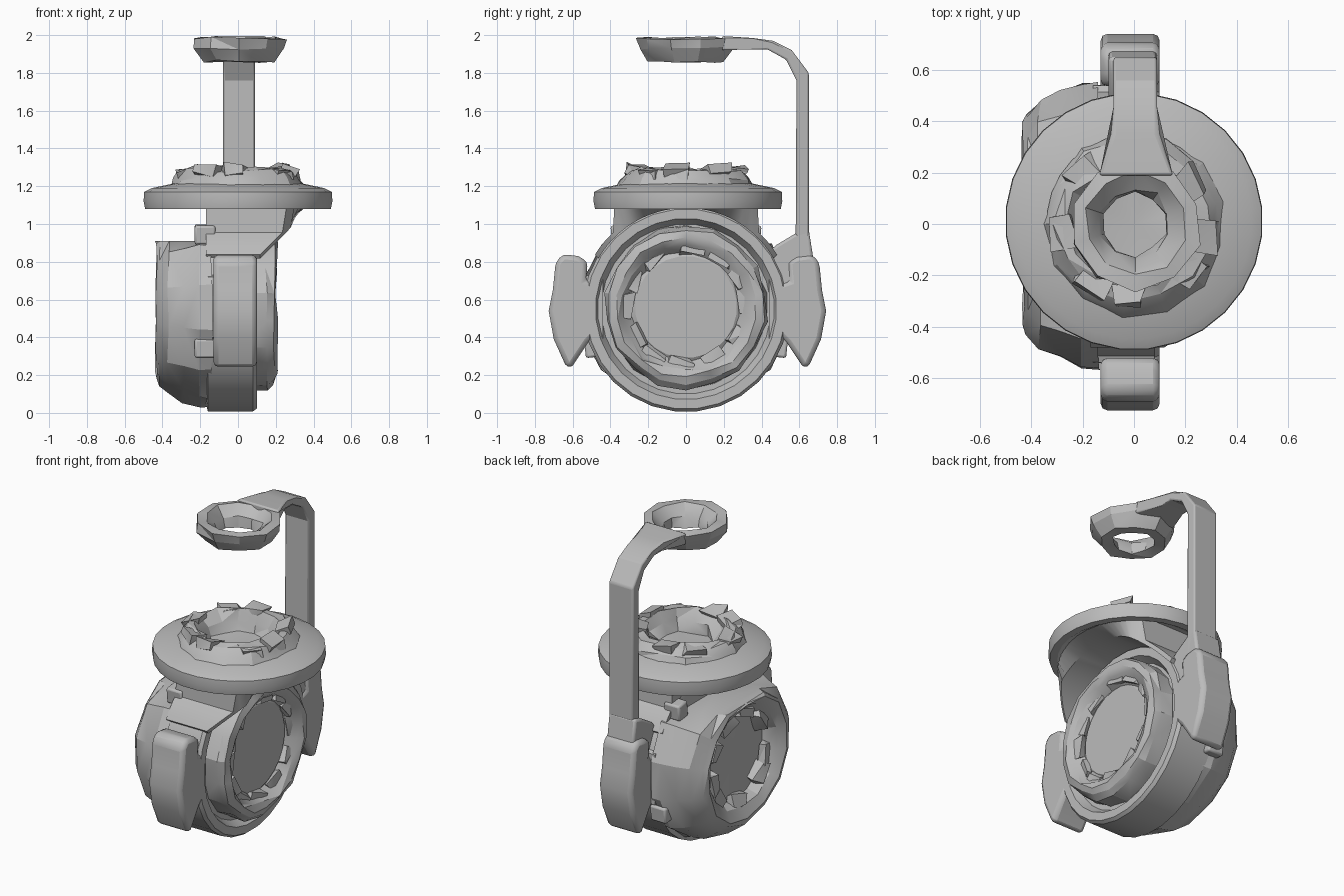
import bpy, bmesh, math, random
from mathutils import Vector, Matrix

random.seed(4)
default = bpy.data.objects.get("Cube")
if default:
    bpy.data.objects.remove(default, do_unlink=True)

# One plain grey finish
grey = bpy.data.materials.new("plain grey")
grey.use_nodes = True
grey.diffuse_color = (0.5, 0.5, 0.5, 1)
grey.node_tree.nodes["Principled BSDF"].inputs["Base Color"].default_value = (0.5, 0.5, 0.5, 1)


def finish(name, bm, angle=25, bevel=0):
    bmesh.ops.recalc_face_normals(bm, faces=bm.faces)
    mesh = bpy.data.meshes.new(name)
    bm.to_mesh(mesh)
    bm.free()
    mesh.materials.append(grey)
    for p in mesh.polygons:
        p.use_smooth = True
    mesh.set_sharp_from_angle(angle=math.radians(angle))
    obj = bpy.data.objects.new(name, mesh)
    bpy.context.collection.objects.link(obj)
    if bevel:
        mod = obj.modifiers.new("soft edges", 'BEVEL')
        mod.width, mod.segments, mod.limit_method = bevel, 2, 'ANGLE'
    return obj


def lathe(name, profile, segs, centre, axis='Z', jitter=0, top=2, wide=1, closed=False):
    """Spin (radius, height) points; top flattens all above it, wide stretches y."""
    bm = bmesh.new()
    rings = []
    for r, h in profile:
        ring = []
        for i in range(segs if r > 0 else 1):
            a = math.tau * (i + 0.5) / segs
            rr = r + random.uniform(-jitter, jitter) * (r > 0)
            hh = h + random.uniform(-jitter, jitter) * 0.6
            u, v = rr * math.cos(a), rr * math.sin(a)
            co = Vector((hh, u * wide, v) if axis == 'X' else (u, v * wide, hh)) + Vector(centre)
            co.z = min(co.z, top)
            ring.append(bm.verts.new(co))
        rings.append(ring)
    pairs = list(zip(rings, rings[1:]))
    if closed:
        pairs.append((rings[-1], rings[0]))
    for a, b in pairs:
        for i in range(segs):
            j = (i + 1) % segs
            quad = [a[i % len(a)], a[j % len(a)], b[j % len(b)], b[i % len(b)]]
            bm.faces.new(list(dict.fromkeys(quad)))
    if jitter:
        bmesh.ops.triangulate(bm, faces=bm.faces)
    return finish(name, bm)


def side_prism(name, points, x0, x1, flip=1, bevel=0):
    """Extrude a (y, z) outline across x."""
    bm = bmesh.new()
    face = bm.faces.new([bm.verts.new((x0, y * flip, z)) for y, z in points])
    new = bmesh.ops.extrude_face_region(bm, geom=[face])["geom"]
    bmesh.ops.translate(bm, vec=(x1 - x0, 0, 0),
                        verts=[v for v in new if isinstance(v, bmesh.types.BMVert)])
    return finish(name, bm, bevel=bevel)


def chunks(name, count, radius, size, centre, axis='Z'):
    """Ring of rough blocks; size is (radial, tangential, axial)."""
    bm = bmesh.new()
    for i in range(count):
        a = math.tau * (i + random.uniform(-0.25, 0.25)) / count
        m = Matrix.Rotation(a, 4, 'Z') @ Matrix.Translation((radius, 0, 0))
        m = m @ Matrix.Rotation(random.uniform(-0.4, 0.4), 4, 'Y') @ Matrix.Diagonal((*size, 1))
        if axis == 'X':
            m = Matrix.Rotation(math.pi / 2, 4, 'Y') @ m
        m = Matrix.Translation(centre) @ m
        for v in bmesh.ops.create_cube(bm, size=1, matrix=m)["verts"]:
            v.co += Vector([random.uniform(-0.018, 0.018) for _ in range(3)])
    bmesh.ops.triangulate(bm, faces=bm.faces)
    return finish(name, bm)


# Drum: outer band, cap on the left side, bulky housing on the right side
lathe("drum_band", [(0, -0.17), (0.5, -0.17), (0.545, -0.16), (0.545, 0.08), (0.53, 0.1),
                    (0.48, 0.1), (0.45, 0.05), (0, 0.05)], 28, (0, 0, 0.55), 'X')
lathe("left_cap", [(0.43, 0.02), (0.43, 0.15), (0.41, 0.19), (0.37, 0.205), (0.34, 0.18),
                   (0.28, 0.12)], 18, (0, 0, 0.56), 'X', 0.013)
lathe("left_cap_disc", [(0.33, 0.1), (0.27, 0.14), (0, 0.14)], 24, (0, 0, 0.56), 'X')
chunks("left_cap_blocks", 12, 0.315, (0.07, 0.12, 0.04), (0.145, 0, 0.56), 'X')
lathe("right_housing", [(0.53, -0.14), (0.525, -0.2), (0.5, -0.29), (0.46, -0.37), (0.41, -0.42),
                        (0.37, -0.435), (0.32, -0.4), (0.28, -0.34), (0, -0.33)],
      14, (0, 0, 0.56), 'X', 0.013, 0.91, 1.08)
chunks("right_housing_blocks", 9, 0.27, (0.07, 0.12, 0.06), (-0.36, 0, 0.56), 'X')

# Small clips on the seam between band and housing
for side in (-1, 1):
    for level, y, z in (("lower", 0.5, 0.35), ("upper", 0.36, 0.95)):
        side_prism(level + "_clip", [(y - 0.06, z - 0.05), (y + 0.03, z - 0.06),
                                     (y + 0.04, z + 0.04), (y - 0.05, z + 0.05)],
                   -0.23, -0.12, side, 0.012)

# Arched hood hugging the drum and carrying the flange
bm = bmesh.new()
rows = []
for degrees in range(30, 151, 4):
    a = math.radians(degrees)
    y, z = 0.535 * math.cos(a), 0.55 + 0.535 * math.sin(a)
    high = abs(y) < 0.36
    oy, oz = (y * 1.1, 1.12) if high else (y * 1.04, z + 0.02)
    reach = min(0.28, max(0.1, 0.1 + (z - 0.8)))
    top_reach = math.sqrt(0.46 ** 2 - oy ** 2) if high else reach
    rows.append([bm.verts.new(p) for p in ((-0.17, y, z), (reach, y, z),
                                           (top_reach, oy, oz), (-0.17, oy, oz))])
for a, b in zip(rows, rows[1:]):
    for k in range(4):
        bm.faces.new((a[k], a[(k + 1) % 4], b[(k + 1) % 4], b[k]))
bm.faces.new(rows[0])
bm.faces.new(rows[-1])
finish("hood", bm)

# Round flange with a rough crater on top
lathe("flange", [(0, 1.12), (0.4, 1.11), (0.45, 1.08), (0.495, 1.08), (0.503, 1.12), (0.5, 1.17),
                 (0.46, 1.19), (0.34, 1.215)], 28, (0, 0.01, 0))
lathe("crater", [(0.37, 1.19), (0.34, 1.24), (0.3, 1.285), (0.25, 1.295), (0.21, 1.23),
                 (0.18, 1.17), (0, 1.15)], 13, (0, 0, 0), 'Z', 0.02)
chunks("crater_teeth", 8, 0.275, (0.09, 0.12, 0.05), (0, 0, 1.275))

# Rounded lugs on the front and back of the drum
lug = [(0.65, 0.84), (0.69, 0.8), (0.705, 0.65), (0.727, 0.54), (0.7, 0.39), (0.63, 0.235),
       (0.6, 0.25), (0.52, 0.37), (0.47, 0.42), (0.47, 0.68), (0.53, 0.7), (0.52, 0.8), (0.57, 0.83)]
back_lug = [(y + 0.015, z) for y, z in lug]
for name, outline, side in (("front_lug", lug, -1), ("back_lug", back_lug, 1)):
    side_prism(name, outline, -0.13, 0.1, side, 0.035)
    side_prism(name + "_base", [(0.44, 0.38), (0.54, 0.4), (0.54, 0.72), (0.44, 0.76)],
               -0.16, 0.08, side)

# Tall arm bending over the flange, with its brace
side_prism("arm_brace", [(0.42, 0.84), (0.48, 0.89), (0.58, 0.95), (0.65, 0.97),
                         (0.68, 0.78), (0.5, 0.65)], -0.1, 0.09, 1, 0.015)
arm = side_prism("arm", [(0.58, 0.8), (0.65, 0.8), (0.65, 1.8), (0.56, 1.92), (0.46, 1.97),
                         (0.35, 1.985), (0.19, 1.995), (0.19, 1.92), (0.35, 1.925),
                         (0.43, 1.925), (0.53, 1.87), (0.585, 1.76)], -0.08, 0.09, 1, 0.01)
# The arm flares where it meets the ring
for v in arm.data.vertices:
    if v.co.y < 0.3:
        v.co.x *= 1.7

# Faceted ring at the end of the arm
lathe("eye_ring", [(0.255, 1.985), (0.245, 1.93), (0.19, 1.86), (0.12, 1.865), (0.14, 1.93),
                   (0.2, 1.985)], 10, (0.005, 0, 0), 'Z', 0.014, 2, 1, True)
